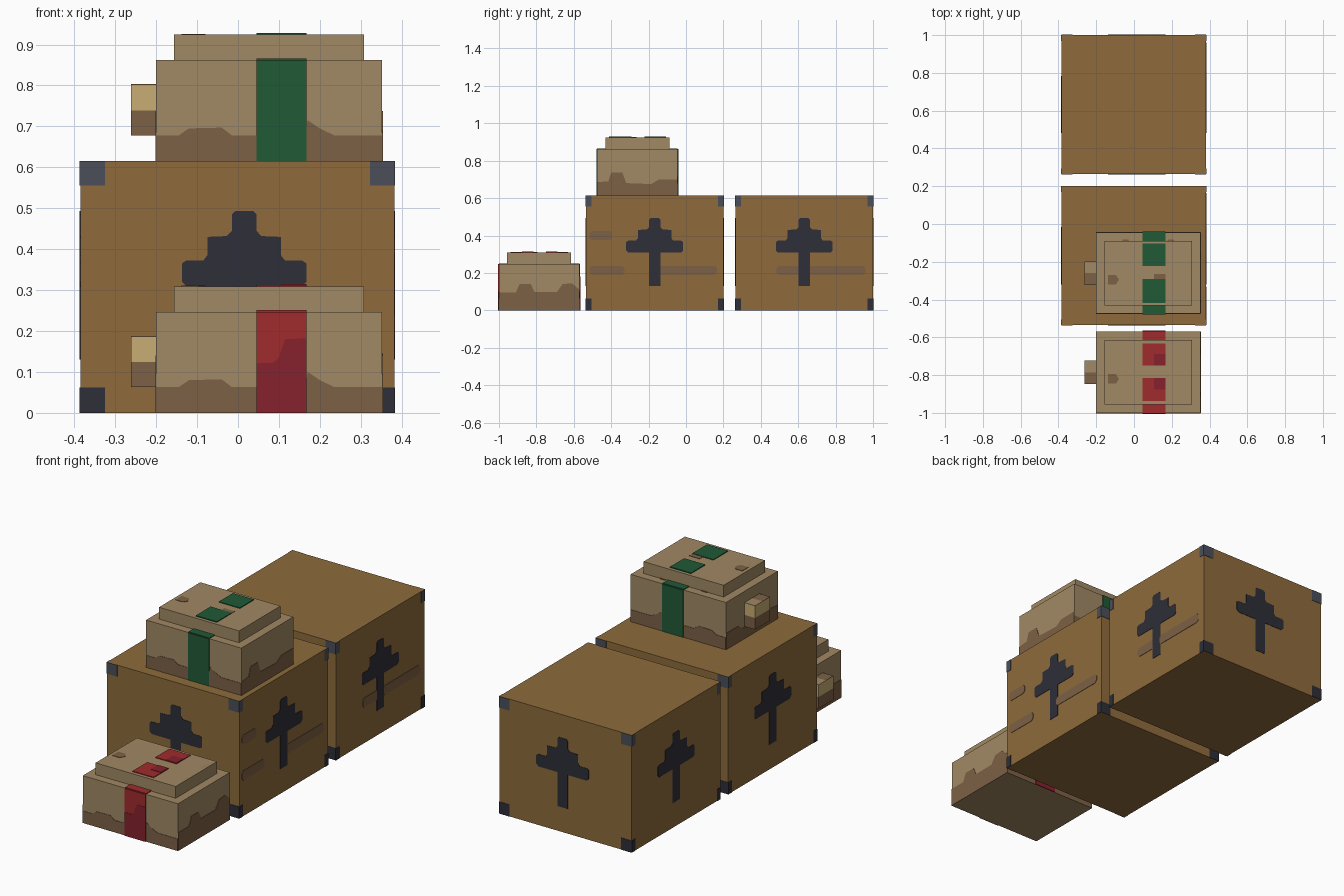
import bpy
import bmesh
from mathutils import Vector

cube = bpy.data.objects.get("Cube")
if cube:
    bpy.data.objects.remove(cube, do_unlink=True)


def material(name, hex_code):
    rgb = [int(hex_code[i:i + 2], 16) / 255 for i in (0, 2, 4)]
    lin = [c / 12.92 if c <= 0.04045 else ((c + 0.055) / 1.055) ** 2.4 for c in rgb]
    m = bpy.data.materials.new(name)
    m.use_nodes = True
    m.diffuse_color = (*lin, 1)
    m.node_tree.nodes["Principled BSDF"].inputs["Base Color"].default_value = (*lin, 1)
    return m


WOOD = material("crate wood", "8E6B3C")
INK = material("dark iron", "2E2E38")
SLATE = material("slate iron", "4B4F59")
TAN = material("tan cloth", "A18964")
BROWN = material("brown stain", "7D6146")
GREEN = material("green ribbon", "205A35")
RED = material("red ribbon", "A02B2D")
WINE = material("dark red ribbon", "86212D")
PALE = material("pale knot", "C8AD73")


def finish(name, bm, mat):
    bmesh.ops.recalc_face_normals(bm, faces=bm.faces[:])
    me = bpy.data.meshes.new(name)
    bm.to_mesh(me)
    bm.free()
    me.materials.append(mat)
    ob = bpy.data.objects.new(name, me)
    bpy.context.collection.objects.link(ob)
    return ob


def box_mesh(x, y, z):
    """Box from three (min, max) ranges."""
    bm = bmesh.new()
    bmesh.ops.create_cube(bm, size=1)
    for v in bm.verts:
        v.co = [r[0] if c < 0 else r[1] for c, r in zip(v.co, (x, y, z))]
    return bm


def plate(name, mat, axis, sign, pos, outline, thick=0.002):
    """Thin prism on the face at pos along axis; outline uses the other two axes."""
    bm = bmesh.new()
    verts = []
    for u, v in outline:
        co = [u, v]
        co.insert(axis, pos)
        verts.append(bm.verts.new(co))
    base = bm.faces.new(verts)
    ext = bmesh.ops.extrude_face_region(bm, geom=[base], use_keep_orig=True)
    move = Vector((0, 0, 0))
    move[axis] = sign * thick
    bmesh.ops.translate(bm, vec=move,
                        verts=[g for g in ext["geom"] if isinstance(g, bmesh.types.BMVert)])
    return finish(name, bm, mat)


def rect(u0, u1, v0, v1):
    return [(u0, v0), (u1, v0), (u1, v1), (u0, v1)]


# ---------- crates ----------
CX, CH = (-0.385, 0.382), 0.615
HALF_MARK = [(0.03, 0.13), (0.03, 0.308), (0.14, 0.308), (0.152, 0.32), (0.152, 0.365),
             (0.142, 0.372), (0.1, 0.372), (0.09, 0.385), (0.09, 0.43), (0.042, 0.432),
             (0.03, 0.445), (0.03, 0.485), (0.022, 0.493)]


def crate(name, y0, y1):
    finish(name, box_mesh(CX, (y0, y1), (0, CH)), WOOD)
    # stencilled mark and metal corners on all four sides
    for side, axis, sign, pos, (u0, u1), mid, w in (
            ("front", 1, -1, y0, CX, 0.015, 0.06), ("back", 1, 1, y1, CX, 0.015, 0.06),
            ("left", 0, 1, CX[1], (y0, y1), (y0 + y1) / 2, 0.03),
            ("right", 0, -1, CX[0], (y0, y1), (y0 + y1) / 2, 0.03)):
        outline = [(mid + u, v) for u, v in HALF_MARK]
        outline += [(mid - u, v) for u, v in reversed(HALF_MARK)]
        plate(f"{name}_mark_{side}", INK, axis, sign, pos, outline)
        for a, b in ((u0, u0 + w), (u1 - w, u1)):
            plate(f"{name}_top_corner_{side}", SLATE, axis, sign, pos, rect(a, b, 0.555, CH))
            plate(f"{name}_bottom_corner_{side}", INK, axis, sign, pos, rect(a, b, 0, 0.062))


crate("front_crate", -0.535, 0.2)
crate("back_crate", 0.265, 1.0)

# scuffs on the left sides of the crates
for a, b, z in ((-0.515, -0.33, 0.213), (-0.15, 0.165, 0.213),
                (-0.515, -0.395, 0.4), (0.485, 0.615, 0.213), (0.655, 0.96, 0.213)):
    h, c = 0.025, 0.012
    plate("crate_scuff", BROWN, 0, 1, CX[1],
          [(a + c, z - h), (b - c, z - h), (b, z - c), (b, z + c),
           (b - c, z + h), (a + c, z + h), (a, z + c), (a, z - c)])


# ---------- bundles ----------
BX, DEPTH, LOW, HIGH, STEP = (-0.2, 0.352), 0.43, 0.247, 0.309, 0.062
R0, R1, RM = 0.045, 0.167, 0.106

FRONT_STAIN = [(-0.2, 0.063), (-0.145, 0.063), (-0.12, 0.08), (-0.04, 0.082), (-0.015, 0.063),
               (0.165, 0.063), (0.17, 0.1), (0.2, 0.08), (0.235, 0.063), (0.352, 0.063)]
LOW_SIDE = [(0, 0.095), (0.09, 0.095), (0.11, 0.14), (0.17, 0.14), (0.19, 0.098),
            (0.31, 0.098), (0.34, 0.14), (0.39, 0.145), (0.43, 0.11)]
HIGH_SIDE = [(0, 0.07), (0.06, 0.075), (0.075, 0.122), (0.135, 0.122), (0.155, 0.065),
             (0.29, 0.06), (0.33, 0.085), (0.43, 0.085)]


def bundle(name, y0, z0, side_wave, ribbon):
    y1 = y0 + DEPTH
    # stepped body
    bm = box_mesh(BX, (y0, y1), (z0, z0 + LOW))
    bm.faces.ensure_lookup_table()
    top = max(bm.faces, key=lambda f: f.calc_center_median().z)
    bmesh.ops.inset_region(bm, faces=[top], thickness=STEP)
    ext = bmesh.ops.extrude_discrete_faces(bm, faces=[top])["faces"][0]
    bmesh.ops.translate(bm, vec=(0, 0, HIGH - LOW), verts=ext.verts[:])
    finish(f"{name}_body", bm, TAN)

    # wavy stain round the base
    def stain(side, axis, sign, pos, wave, shift):
        pts = [(u + shift, v + z0) for u, v in wave]
        plate(f"{name}_stain_{side}", BROWN, axis, sign, pos,
              [(pts[0][0], z0)] + pts + [(pts[-1][0], z0)])
    stain("front", 1, -1, y0, FRONT_STAIN, 0)
    stain("back", 1, 1, y1, FRONT_STAIN, 0)
    stain("left", 0, 1, BX[1], side_wave, y0)
    stain("right", 0, -1, BX[0], side_wave, y0)

    # ribbon over front, top and back, broken at the middle of the top
    t = 0.004
    for label, sign, edge in (("front", -1, y0), ("back", 1, y1)):
        inner = edge - sign * STEP
        gap = (y0 + y1) / 2 + 0.003 + sign * 0.034
        plate(f"{name}_ribbon_{label}", ribbon, 1, sign, edge, rect(R0, R1, z0, z0 + LOW), t)
        plate(f"{name}_ribbon_ledge_{label}", ribbon, 2, 1, z0 + LOW,
              rect(R0, R1, *sorted((edge, inner))), t)
        plate(f"{name}_ribbon_step_{label}", ribbon, 1, sign, inner,
              rect(R0, R1, z0 + LOW, z0 + HIGH), t)
        plate(f"{name}_ribbon_top_{label}", ribbon, 2, 1, z0 + HIGH,
              rect(R0, R1, *sorted((inner, gap))), t)
        if ribbon is RED:
            # darker folds
            plate(f"{name}_fold_{label}", WINE, 1, sign, edge,
                  [(R0, z0), (R1, z0), (R1, z0 + 0.182), (0.115, z0 + 0.18),
                   (0.1, z0 + 0.135), (0.085, z0 + 0.122), (R0, z0 + 0.122)], 0.006)
            plate(f"{name}_fold_step_{label}", WINE, 1, sign, inner,
                  rect(RM, R1, z0 + LOW, z0 + HIGH), 0.006)
            plate(f"{name}_fold_top_{label}", WINE, 2, 1, z0 + HIGH,
                  rect(RM, R1, *sorted((gap, gap + sign * 0.06))), 0.006)

    # small stains on the top
    plate(f"{name}_top_spot", BROWN, 2, 1, z0 + HIGH,
          [(-0.138, y0 + 0.155), (-0.095, y0 + 0.155), (-0.08, y0 + 0.18),
           (-0.095, y0 + 0.205), (-0.138, y0 + 0.205)])
    if ribbon is GREEN:
        plate(f"{name}_gap_spot", BROWN, 2, 1, z0 + HIGH,
              rect(RM, R1, y0 + 0.155, y0 + 0.21))
        for x in (-0.045, 0.195):
            plate(f"{name}_ledge_spot", BROWN, 2, 1, z0 + LOW,
                  [(x - 0.03, y1 - 0.06), (x + 0.03, y1 - 0.06),
                   (x + 0.015, y1 - 0.038), (x - 0.015, y1 - 0.038)])
    else:
        for a, b in ((0.062, 0.13), (0.28, 0.368)):
            plate(f"{name}_step_spot", BROWN, 0, 1, BX[1] - STEP,
                  rect(y0 + a, y0 + b, z0 + LOW, z0 + HIGH))

    # knot on the right side: pale upper half, brown lower half, two-tone top
    kx, ky = (-0.262, BX[0]), (y0 + 0.153, y0 + 0.277)
    kz = [z0 + 0.063, z0 + 0.124, z0 + 0.186]
    finish(f"{name}_knot_lower", box_mesh(kx, ky, (kz[0], kz[1])), BROWN)
    finish(f"{name}_knot_upper", box_mesh(kx, ky, (kz[1], kz[2])), PALE)
    mid = sum(ky) / 2
    plate(f"{name}_knot_top_front", BROWN, 2, 1, kz[2], rect(*kx, ky[0], mid))
    plate(f"{name}_knot_top_back", TAN, 2, 1, kz[2], rect(*kx, mid, ky[1]))


bundle("lower_bundle", -1.0, 0, LOW_SIDE, RED)
bundle("upper_bundle", -0.475, CH, HIGH_SIDE, GREEN)
